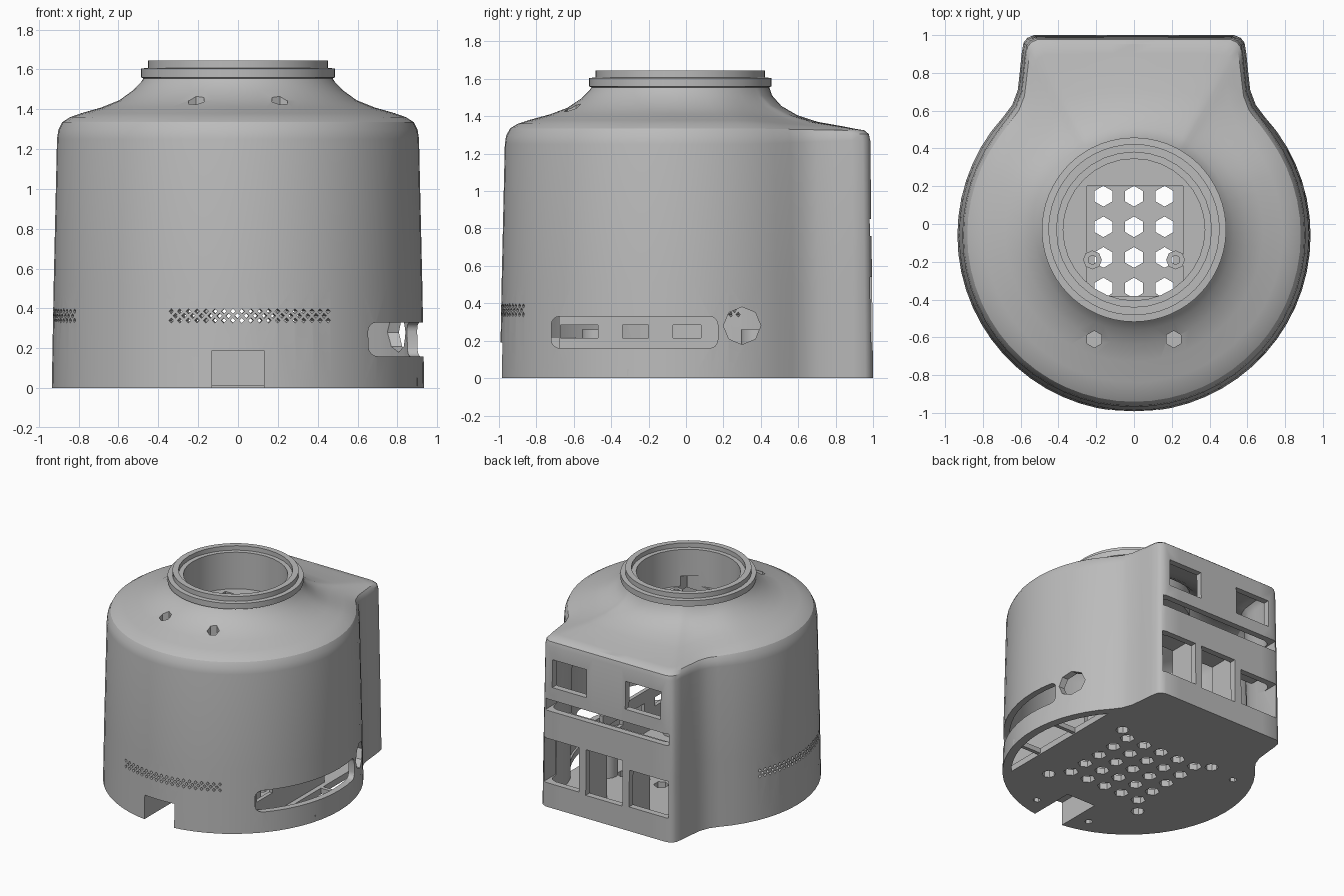
import bpy, bmesh
from math import sin, cos, radians, atan2, pi, hypot
from mathutils import Matrix, Vector

if "Cube" in bpy.data.objects:
    bpy.data.objects.remove(bpy.data.objects["Cube"])

grey = bpy.data.materials.new("plain_grey")
grey.use_nodes = True
grey.diffuse_color = (0.5, 0.5, 0.5, 1)
grey.node_tree.nodes["Principled BSDF"].inputs["Base Color"].default_value = (0.5, 0.5, 0.5, 1)

CY = -0.06      # centre of the round body in y
NY = -0.03      # centre of the neck in y
WALL = 0.05


def make(name, bm):
    bmesh.ops.recalc_face_normals(bm, faces=bm.faces)
    me = bpy.data.meshes.new(name)
    bm.to_mesh(me)
    bm.free()
    me.materials.append(grey)
    ob = bpy.data.objects.new(name, me)
    bpy.context.collection.objects.link(ob)
    return ob


def select(ob):
    bpy.ops.object.select_all(action='DESELECT')
    ob.select_set(True)
    bpy.context.view_layer.objects.active = ob


def cut(ob, bm):
    tool = make("cutter", bm)
    tool.hide_render = True
    select(ob)
    mod = ob.modifiers.new("cut", 'BOOLEAN')
    mod.operation = 'DIFFERENCE'
    mod.solver = 'EXACT'
    mod.use_self = True
    mod.object = tool
    bpy.ops.object.modifier_apply(modifier=mod.name)
    bpy.data.objects.remove(tool)


def smooth(ob, angle=30):
    select(ob)
    bpy.ops.object.shade_smooth_by_angle(angle=radians(angle))


def box(bm, x0, x1, y0, y1, z0, z1, turn=None):
    m = Matrix.Translation(((x0 + x1) / 2, (y0 + y1) / 2, (z0 + z1) / 2))
    m = m @ (turn or Matrix()) @ Matrix.Diagonal((x1 - x0, y1 - y0, z1 - z0, 1))
    return bmesh.ops.create_cube(bm, size=1, matrix=m)["verts"]


def cyl(bm, at, r, depth, sides=8, axis='Z'):
    turn = Matrix.Rotation(pi / 2, 4, 'Y') if axis == 'X' else Matrix()
    bmesh.ops.create_cone(bm, cap_ends=True, segments=sides, radius1=r, radius2=r,
                          depth=depth, matrix=Matrix.Translation(at) @ turn)


def loft(bm, rings):
    rows = [[bm.verts.new(p) for p in ring] for ring in rings]
    n = len(rows[0])
    for a, b in zip(rows, rows[1:]):
        for i in range(n):
            j = (i + 1) % n
            bm.faces.new((a[i], a[j], b[j], b[i]))
    bm.faces.new(rows[0][::-1])
    bm.faces.new(rows[-1])


def outline(d):
    # round front flowing into a square back
    r = 0.935 - d
    half = [(r * cos(radians(a)), CY + r * sin(radians(a))) for a in range(-84, 37, 6)]
    back = [(.69, .57), (.645, .63), (.615, .71), (.605, .8), (.595, .9), (.585, .96),
            (.565, .985), (.53, 1), (.4, 1), (.27, 1), (.13, 1)]
    half += [(x - d * min(1, x * 2), y - d * min(1, y)) for x, y in back]
    return [(0, CY - r)] + half + [(0, 1 - d)] + [(-x, y) for x, y in half[::-1]]


# fraction from neck to rim, height on the round side, height at the back
ROOF = [(1, 1.25, 1.27), (.985, 1.295, 1.305), (.94, 1.335, 1.325), (.85, 1.36, 1.333),
        (.72, 1.38, 1.347), (.48, 1.41, 1.37), (.28, 1.445, 1.405), (.12, 1.495, 1.455),
        (.03, 1.535, 1.51), (0, 1.555, 1.555)]


def body(bm, d, floor, collar):
    base = outline(d)

    def scaled(s):
        return [(x * s, CY + (y - CY) * (s if y < .55 else (1 + s) / 2)) for x, y in base]
    rings = [[(x, y, z) for x, y in scaled(s)] for z, s in ((floor, 1), (.51, .99))]
    top = scaled(.972)
    angles = [atan2(y - NY, x) for x, y in base]

    def circle(r):
        return [(r * cos(a), NY + r * sin(a)) for a in angles]
    neck = circle(.475 - d)
    for f, zr, zb in ROOF:
        ring = []
        for (x, y), (u, v) in zip(top, neck):
            w = min(1, max(0, (y - .35) / .5))
            ring.append((u + (x - u) * f, v + (y - v) * f, zr + (zb - zr) * w - d))
        rings.append(ring)
    for r, z in collar:
        rings.append([(x, y, z) for x, y in circle(r)])
    loft(bm, rings)


# Housing shell with stepped neck collar
bm = bmesh.new()
body(bm, 0, 0, [(.488, 1.56), (.488, 1.605), (.453, 1.607), (.453, 1.645)])
shell = make("housing_shell", bm)
bm = bmesh.new()
body(bm, WALL, WALL, [])
cut(shell, bm)

# Neck bore, shoulder holes and side cable hole
bm = bmesh.new()
cyl(bm, (0, NY, 1.5), .41, .5, 32)
for s in (-1, 1):
    cyl(bm, (s * .21, -.61, 1.45), .045, .3, 6)
cyl(bm, (.85, .3, .28), .1, .4, 8, 'X')

# Rounded side slot
slot = box(bm, .5, 1.2, -.72, .17, .16, .33)
edges = {e for v in slot for e in v.link_edges
         if abs(e.verts[0].co.x - e.verts[1].co.x) > .1}
bmesh.ops.bevel(bm, geom=list(edges), offset=.045, segments=4, profile=.5, affect='EDGES')

# Rear windows
for x0, x1, z0, z1 in ((.18, .48, .95, 1.17), (-.47, -.16, .95, 1.17), (-.54, .54, .76, .85),
                       (.24, .55, .19, .54), (-.14, .18, .18, .54), (-.54, -.2, .19, .48)):
    box(bm, x0, x1, .85, 1.1, z0, z1)

# Front cable notch
box(bm, -.13, .13, -1.1, -.61, -.1, .19)
cut(shell, bm)

# Fine vents on the front and the left-hand side
bm = bmesh.new()
for middle in (-86, 182.5):
    for row in range(3):
        for k in range(-9, 10 - row % 2):
            a = radians(middle + (k + row % 2 / 2) * 2.8)
            m = Matrix.Translation((.92 * cos(a), CY + .92 * sin(a), .34 + row * .023))
            m = m @ Matrix.Rotation(a, 4, 'Z') @ Matrix.Rotation(pi / 4, 4, 'X')
            bmesh.ops.create_cube(bm, size=1, matrix=m @ Matrix.Diagonal((.2, .018, .018, 1)))
cut(shell, bm)


# Floor grille, screw holes and side opening
def floor_holes(bm):
    for i in range(-2, 3):
        for j in range(-2, 3):
            cyl(bm, (i * .162, -.015 + j * .162, 0), .055, .2, 6)
    for x in (-.43, .43):
        for y in (-.47, .38):
            cyl(bm, (x, y, 0), .05, .3, 8)
    for x, y in ((.25, -.82), (-.25, -.82), (-.67, .34)):
        cyl(bm, (x, y, 0), .03, .2, 6)


bm = bmesh.new()
floor_holes(bm)
arc = [(.87 * cos(radians(a)), CY + .87 * sin(radians(a))) for a in range(-40, 41, 5)]
loft(bm, [[(x, y, z) for x, y in arc] for z in (-.1, .1)])
cut(shell, bm)
smooth(shell)

# Struts over the side opening
bm = bmesh.new()
for y in (-.3, .1):
    box(bm, .62, .9, y - .015, y + .015, .01, .05)
make("floor_struts", bm)

# Screw posts
bm = bmesh.new()
for x in (-.43, .43):
    for y in (-.47, .38):
        cyl(bm, (x, y, .15), .085, .22, 16)
posts = make("screw_posts", bm)
bm = bmesh.new()
floor_holes(bm)
cut(posts, bm)
smooth(posts)

# Port panel behind the slot
bm = bmesh.new()
box(bm, .6, .63, -.68, .18, .03, .38)
panel = make("port_panel", bm)
bm = bmesh.new()
for y0, y1 in ((-.67, -.47), (-.34, -.2), (-.07, .08)):
    box(bm, .5, .7, y0, y1, .215, .285)
cut(panel, bm)

# Walls around the cable notch
bm = bmesh.new()
for s in (-1, 1):
    box(bm, s * .145 - .015, s * .145 + .015, -.95, -.59, .01, .22)
box(bm, -.15, .15, -.62, -.59, .01, .22)
box(bm, -.15, .15, -.96, -.59, .19, .22)
make("notch_walls", bm)

# Dividers behind the rear windows
bm = bmesh.new()
for x in (-.17, .21):
    box(bm, x - .02, x + .02, .72, .97, .04, .6)
box(bm, -.53, .53, .72, .97, .6, .64)
make("rear_dividers", bm)

# Neck cup with a window in its floor
bm = bmesh.new()
cyl(bm, (0, NY, 1.445), .435, .33, 32)
cup = make("neck_cup", bm)
bm = bmesh.new()
cyl(bm, (0, NY, 1.51), .375, .38, 32)
cut(cup, bm)
bm = bmesh.new()
box(bm, -.25, .26, -.38, .2, 1.2, 1.4)
cut(cup, bm)
smooth(cup)

# Screw bosses on the cup floor
bm = bmesh.new()
for s in (-1, 1):
    cyl(bm, (s * .22, -.19, 1.31), .05, .06, 8)
bosses = make("cup_bosses", bm)
bm = bmesh.new()
for s in (-1, 1):
    cyl(bm, (s * .22, -.19, 1.31), .025, .2, 6)
cut(bosses, bm)
